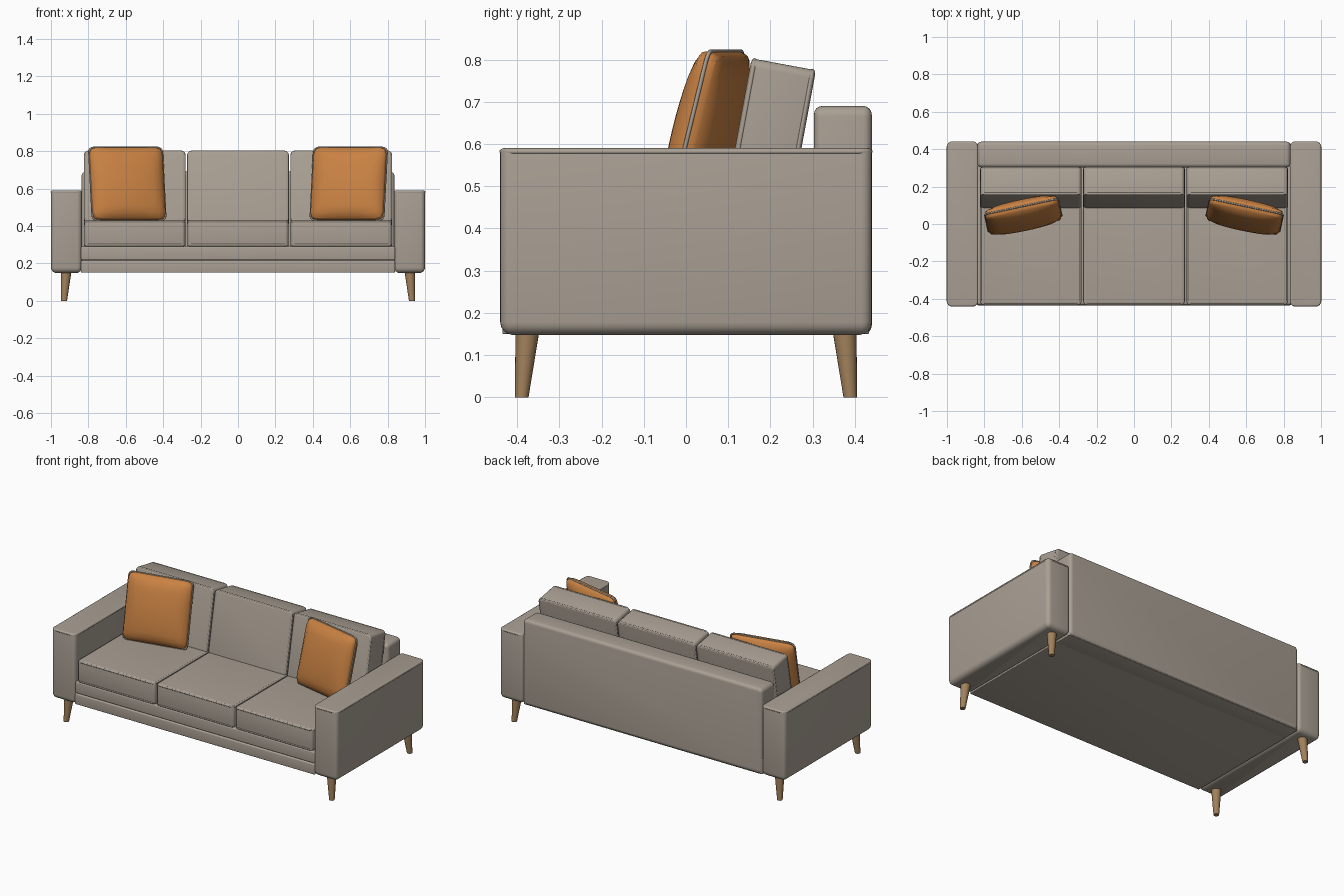
import bpy, bmesh, math
from mathutils import Matrix, Vector

old = bpy.data.objects.get("Cube")
if old:
    bpy.data.objects.remove(old, do_unlink=True)


def material(name, rgb):
    m = bpy.data.materials.new(name)
    m.use_nodes = True
    m.diffuse_color = (*rgb, 1)
    bsdf = m.node_tree.nodes["Principled BSDF"]
    bsdf.inputs["Base Color"].default_value = (*rgb, 1)
    bsdf.inputs["Roughness"].default_value = 0.8
    return m


FABRIC = material("warm_grey_fabric", (0.40, 0.35, 0.295))
ORANGE = material("orange_fabric", (0.58, 0.22, 0.055))
WOOD = material("light_wood", (0.36, 0.22, 0.105))


def place(obj, loc, rot=(0, 0, 0)):
    obj.location = loc
    obj.rotation_euler = [math.radians(a) for a in rot]


def finish(name, bm, mat, loc, rot=(0, 0, 0), angle=50):
    bmesh.ops.recalc_face_normals(bm, faces=bm.faces[:])
    mesh = bpy.data.meshes.new(name)
    bm.to_mesh(mesh)
    bm.free()
    mesh.materials.append(mat)
    obj = bpy.data.objects.new(name, mesh)
    bpy.context.collection.objects.link(obj)
    place(obj, loc, rot)
    bpy.ops.object.select_all(action='DESELECT')
    obj.select_set(True)
    bpy.context.view_layer.objects.active = obj
    bpy.ops.object.shade_smooth_by_angle(angle=math.radians(angle))
    return obj


def piping(name, w, d, r, z, loc, rot, mat=FABRIC, thick=0.006):
    """Cord following a rounded rectangle in the local xy plane."""
    pts = []
    for k, (sx, sy) in enumerate([(1, 1), (-1, 1), (-1, -1), (1, -1)]):
        for i in range(5):
            a = math.pi / 2 * (k + i / 4)
            pts.append((sx * (w / 2 - r) + r * math.cos(a),
                        sy * (d / 2 - r) + r * math.sin(a), z))
    curve = bpy.data.curves.new(name, 'CURVE')
    curve.dimensions = '3D'
    curve.bevel_depth = thick
    curve.bevel_resolution = 2
    sp = curve.splines.new('POLY')
    sp.points.add(len(pts) - 1)
    for p, co in zip(sp.points, pts):
        p.co = (*co, 1)
    sp.use_cyclic_u = True
    curve.materials.append(mat)
    obj = bpy.data.objects.new(name, curve)
    bpy.context.collection.objects.link(obj)
    place(obj, loc, rot)
    bpy.ops.object.select_all(action='DESELECT')
    obj.select_set(True)
    bpy.context.view_layer.objects.active = obj
    bpy.ops.object.convert(target='MESH')
    bpy.ops.object.shade_smooth()


def padded_block(name, size, loc, rot=(0, 0, 0), corner=0.02, top=0.01,
                 bottom=0.01, cords=()):
    """Block with rounded uprights, separate rim radii and cords at the rims."""
    bm = bmesh.new()
    bmesh.ops.create_cube(bm, size=1, matrix=Matrix.Diagonal((*size, 1)))
    uprights = [e for e in bm.edges
                if abs(e.verts[0].co.z - e.verts[1].co.z) > 1e-4]
    bmesh.ops.bevel(bm, geom=uprights, offset=corner, segments=5,
                    profile=0.5, affect='EDGES')
    for side, r in ((1, top), (-1, bottom)):
        z = side * size[2] / 2
        rim = [e for e in bm.edges
               if all(abs(v.co.z - z) < 1e-5 for v in e.verts)]
        bmesh.ops.bevel(bm, geom=rim, offset=r, segments=4,
                        profile=0.5, affect='EDGES')
    finish(name, bm, FABRIC, loc, rot)
    for side in cords:
        label = name + ("_upper_cord" if side > 0 else "_lower_cord")
        piping(label, size[0] - 0.008, size[1] - 0.008, corner,
               side * (size[2] / 2 - 0.008), loc, rot)


def pillow(name, loc, rot, size=0.40, rim=0.045, bulge=0.042):
    """Square pillow, fullest in the middle, with a seam cord."""
    bm = bmesh.new()
    bmesh.ops.create_cube(bm, size=2)
    bmesh.ops.subdivide_edges(bm, edges=bm.edges[:], cuts=11, use_grid_fill=True)
    for v in bm.verts:
        u, w, t = v.co
        crown = bulge * math.sqrt(max(0, (1 - u**2) * (1 - w**2)))
        # round the outline corners by mapping toward a superellipse
        reach = max(abs(u), abs(w))
        if reach > 0:
            k = reach / (abs(u)**14 + abs(w)**14)**(1 / 14)
        else:
            k = 1
        # round the rim
        edge = 1 - 0.035 * t * t * reach**8
        v.co = Vector((u * k * edge * size / 2, w * k * edge * size / 2,
                       t * (rim / 2 + crown)))
    finish(name, bm, ORANGE, loc, rot, 80)
    piping(name + "_seam", size, size, 0.025, 0, loc, rot, thick=0.005)


# Frame: two front rails, back panel
padded_block("lower_rail", (1.68, 0.76, 0.067), (0, -0.055, 0.1835),
             corner=0.008, top=0.008, bottom=0.004)
padded_block("upper_rail", (1.68, 0.75, 0.074), (0, -0.055, 0.254),
             corner=0.008, top=0.008, bottom=0.008)
padded_block("back_panel", (1.674, 0.54, 0.137), (0, 0.3715, 0.42), (90, 0, 0),
             corner=0.025, top=0.02, bottom=0.02)
padded_block("back_foot", (1.674, 0.125, 0.10), (0, 0.3715, 0.20),
             corner=0.01, top=0.004, bottom=0.004)

# Seat and back cushions
for label, x in (("right", -0.552), ("middle", 0), ("left", 0.552)):
    padded_block(label + "_seat_cushion", (0.54, 0.73, 0.14), (x, -0.067, 0.36),
                 corner=0.018, top=0.014, bottom=0.014, cords=(1, -1))
    padded_block(label + "_back_cushion", (0.54, 0.39, 0.155), (x, 0.196, 0.597),
                 (79.5, 0, 0), corner=0.02, top=0.012, bottom=0.012, cords=(1, -1))

# Arms, pillows and legs on both sides
for label, s in (("right", -1), ("left", 1)):
    padded_block(label + "_arm", (0.165, 0.88, 0.442), (s * 0.9175, 0, 0.369),
                 corner=0.025, top=0.008, bottom=0.03, cords=(1,))
    pillow(label + "_pillow", (s * 0.592, 0.047, 0.625), (76, 0, -12 * s))
    for end, t in (("front", -1), ("back", 1)):
        bm = bmesh.new()
        bmesh.ops.create_cone(bm, cap_ends=True, segments=24, radius1=0.016,
                              radius2=0.029, depth=0.165)
        for v in bm.verts:
            v.co.z += 0.0825
            lift = v.co.z / 0.165
            v.co.x -= s * 0.012 * lift
            v.co.y -= t * 0.014 * lift
        finish(f"{end}_{label}_leg", bm, WOOD, (s * 0.93, t * 0.389, 0))
